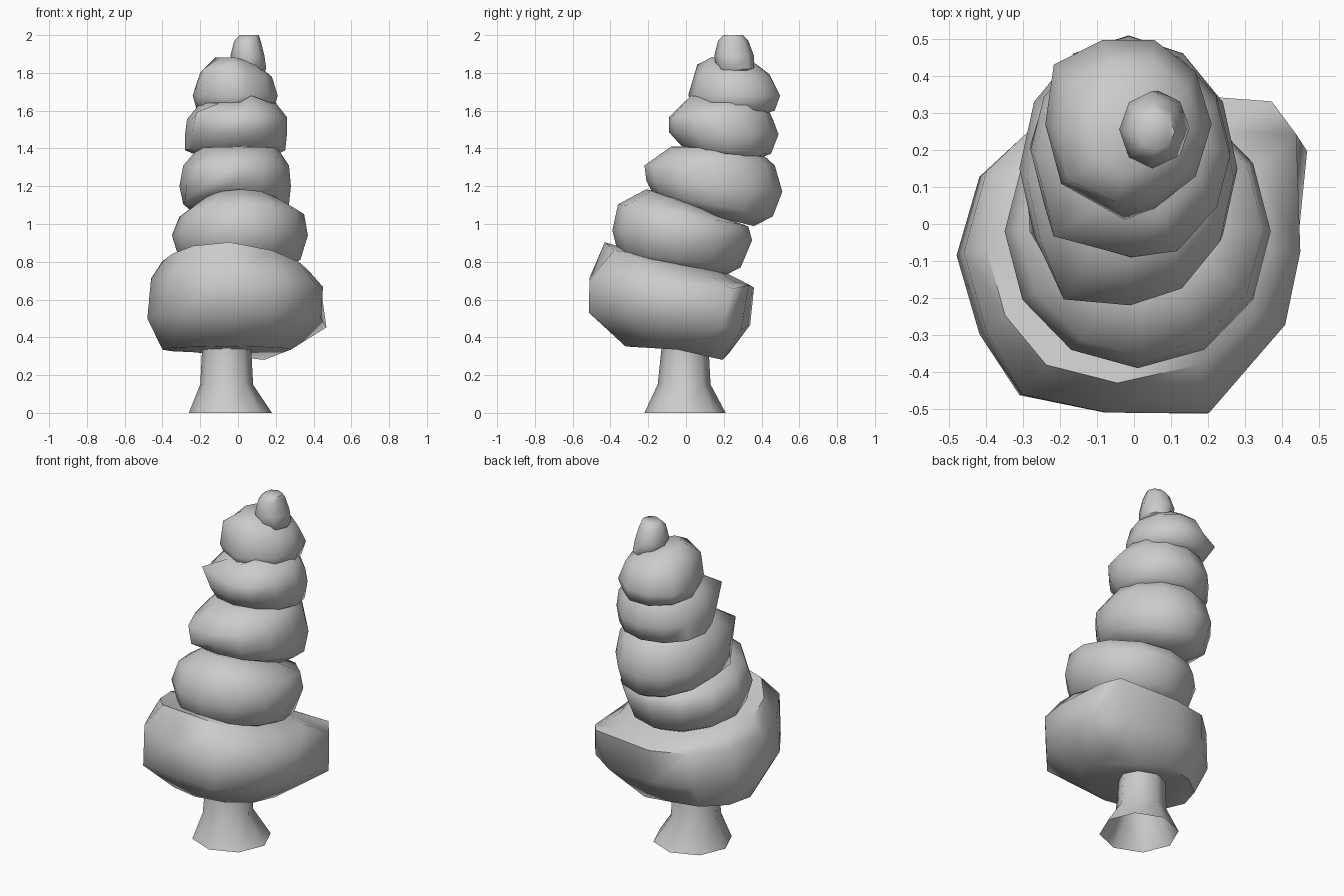
import bpy, bmesh, math


def blob(name, sides, rings, nudges=(), base=True):
    """Loft rings (x0, x1, y0, y1, z, slope_y, slope_x); nudge single corners (ring, side, dx, dy, dz)."""
    bm = bmesh.new()
    loops = []
    for x0, x1, y0, y1, z, sy, sx in rings:
        cx, cy = (x0 + x1) / 2, (y0 + y1) / 2
        loop = []
        for i in range(sides):
            a = 2 * math.pi * i / sides
            dx, dy = (x1 - x0) / 2 * math.cos(a), (y1 - y0) / 2 * math.sin(a)
            loop.append(bm.verts.new((cx + dx, cy + dy, z + sy * dy + sx * dx)))
        loops.append(loop)
    for r, i, dx, dy, dz in nudges:
        v = loops[r][i]
        v.co.x += dx
        v.co.y += dy
        v.co.z += dz
    for lo, hi in zip(loops, loops[1:]):
        for i in range(sides):
            j = (i + 1) % sides
            bm.faces.new((lo[i], lo[j], hi[j], hi[i]))
    if base:
        bm.faces.new(loops[0][::-1])
    bm.faces.new(loops[-1])
    me = bpy.data.meshes.new(name)
    bm.to_mesh(me)
    bm.free()
    ob = bpy.data.objects.new(name, me)
    bpy.context.collection.objects.link(ob)
    bpy.context.view_layer.objects.active = ob
    ob.select_set(True)
    bpy.ops.object.shade_smooth_by_angle(angle=math.radians(60))
    ob.select_set(False)


# flared trunk, open underneath
blob("trunk", 8, [
    (-0.26, 0.18, -0.22, 0.21, 0.00, 0, 0),
    (-0.20, 0.08, -0.15, 0.13, 0.15, 0, 0),
    (-0.19, 0.07, -0.13, 0.12, 0.34, 0, 0),
    (-0.19, 0.07, -0.13, 0.12, 0.45, 0, 0)], base=False)

# wide lowest tier, raised at the front, with a jutting corner at back right
blob("foliage_tier_1", 12, [
    (-0.40, 0.28, -0.32, 0.23, 0.335, -0.06, 0),
    (-0.48, 0.44, -0.51, 0.34, 0.50, -0.08, 0),
    (-0.46, 0.45, -0.51, 0.36, 0.69, -0.06, -0.05),
    (-0.40, 0.37, -0.43, 0.30, 0.78, -0.23, -0.06),
    (-0.25, 0.25, -0.28, 0.20, 0.80, -0.22, 0)],
    [(3, 9, -0.03, 0, 0.04), (3, 8, -0.03, 0, 0.02), (3, 10, 0, 0, 0.02),
     (1, 1, 0.09, 0.07, -0.03), (2, 1, 0.05, 0.10, 0.0), (2, 2, 0.15, 0.03, 0.02),
     (1, 2, 0.10, 0.01, -0.03), (0, 2, 0.03, 0, -0.04), (3, 1, 0.02, 0.03, 0),
     (2, 8, -0.07, -0.01, 0.05), (1, 8, -0.06, -0.01, 0), (2, 9, -0.07, 0, 0),
     (1, 9, -0.06, 0, 0), (2, 10, -0.02, -0.06, 0), (1, 10, -0.02, -0.06, 0),
     (2, 11, 0.02, 0.02, 0)])

# second tier
blob("foliage_tier_2", 12, [
    (-0.20, 0.22, -0.24, 0.20, 0.75, -0.12, 0),
    (-0.31, 0.33, -0.36, 0.29, 0.81, -0.12, 0),
    (-0.35, 0.37, -0.39, 0.35, 0.94, -0.07, 0),
    (-0.31, 0.35, -0.36, 0.33, 1.045, -0.17, 0.02),
    (-0.19, 0.22, -0.21, 0.20, 1.11, -0.36, 0),
    (-0.10, 0.12, -0.10, 0.12, 1.12, -0.3, 0)])

# third tier, leaning back
blob("foliage_tier_3", 12, [
    (-0.17, 0.17, -0.05, 0.36, 1.04, -0.25, 0),
    (-0.29, 0.27, -0.18, 0.46, 1.105, -0.20, 0),
    (-0.31, 0.28, -0.21, 0.51, 1.20, -0.08, 0),
    (-0.29, 0.27, -0.22, 0.47, 1.31, 0.0, 0),
    (-0.21, 0.21, -0.08, 0.38, 1.40, -0.04, 0),
    (-0.10, 0.12, 0.05, 0.28, 1.41, 0, 0)],
    [(3, 8, -0.04, -0.03, 0.0), (2, 8, -0.03, -0.01, -0.04), (1, 7, -0.03, 0, -0.02)])

# fourth tier
blob("foliage_tier_4", 12, [
    (-0.18, 0.17, 0.06, 0.36, 1.35, -0.08, 0),
    (-0.28, 0.25, -0.02, 0.45, 1.39, -0.08, 0),
    (-0.28, 0.26, -0.09, 0.49, 1.48, -0.02, 0),
    (-0.27, 0.26, -0.09, 0.46, 1.56, -0.02, 0.02),
    (-0.20, 0.20, 0.02, 0.42, 1.64, 0, 0),
    (-0.12, 0.12, 0.12, 0.34, 1.66, 0, 0)],
    [(3, 8, -0.08, 0.02, 0.03), (4, 10, -0.03, -0.02, 0.04), (3, 10, -0.01, -0.02, 0)])

# fifth tier, chunky at the front left
blob("foliage_tier_5", 10, [
    (-0.16, 0.14, 0.12, 0.40, 1.58, 0, 0),
    (-0.22, 0.19, 0.04, 0.48, 1.61, -0.05, 0),
    (-0.24, 0.21, 0.03, 0.51, 1.68, 0, 0),
    (-0.20, 0.18, 0.06, 0.45, 1.79, 0, -0.06),
    (-0.12, 0.11, 0.13, 0.36, 1.86, -0.06, -0.18)],
    [(3, 7, 0.02, -0.01, 0.05), (3, 6, -0.02, -0.02, 0.02), (4, 7, 0.02, 0, 0.01),
     (2, 7, 0.06, -0.03, 0), (2, 6, 0.0, -0.02, 0), (1, 7, 0.04, 0, 0),
     (2, 4, -0.02, 0.02, 0)])

# small knob on top
blob("tree_tip", 8, [
    (0.02, 0.11, 0.21, 0.31, 1.79, 0, 0),
    (-0.02, 0.15, 0.16, 0.36, 1.82, 0, 0),
    (-0.04, 0.14, 0.15, 0.36, 1.89, 0, 0),
    (-0.02, 0.12, 0.17, 0.33, 1.97, 0, 0),
    (0.01, 0.11, 0.20, 0.30, 2.00, 0, 0)])
